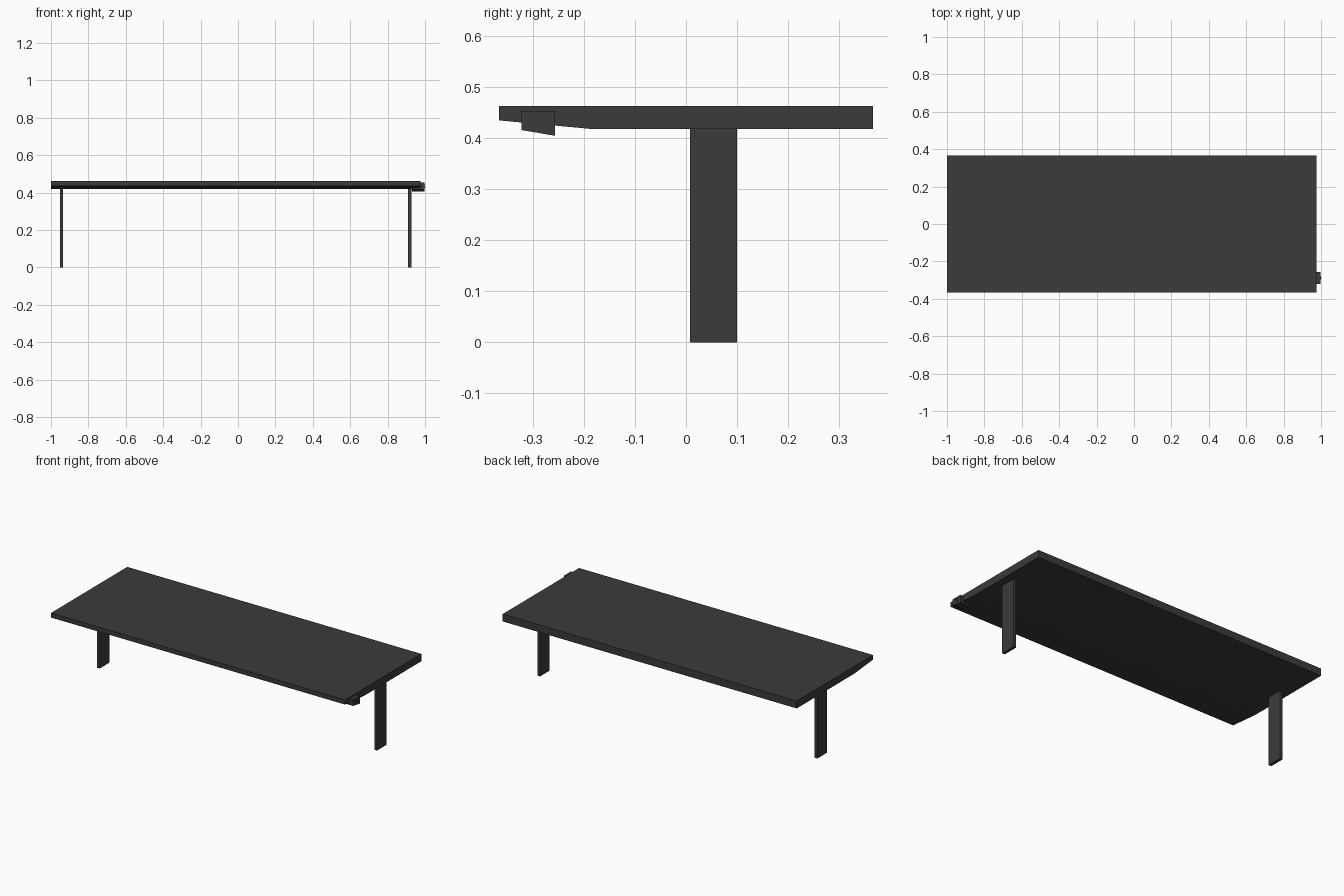
import bpy, bmesh

if "Cube" in bpy.data.objects:
    bpy.data.objects.remove(bpy.data.objects["Cube"])

def material(name, v):
    m = bpy.data.materials.new(name)
    m.diffuse_color = (v, v, v, 1)
    m.use_nodes = True
    m.node_tree.nodes["Principled BSDF"].inputs["Base Color"].default_value = m.diffuse_color
    return m

charcoal = material("charcoal", 0.043)

def prism(name, profile, x0, x1, mat=charcoal):
    """Extrude a (y, z) profile along x."""
    bm = bmesh.new()
    face = bm.faces.new([bm.verts.new((x0, y, z)) for y, z in profile])
    ext = bmesh.ops.extrude_face_region(bm, geom=[face])
    moved = [g for g in ext["geom"] if isinstance(g, bmesh.types.BMVert)]
    bmesh.ops.translate(bm, verts=moved, vec=(x1 - x0, 0, 0))
    bmesh.ops.recalc_face_normals(bm, faces=bm.faces)
    mesh = bpy.data.meshes.new(name)
    bm.to_mesh(mesh)
    bm.free()
    mesh.materials.append(mat)
    ob = bpy.data.objects.new(name, mesh)
    bpy.context.collection.objects.link(ob)
    return ob

def rect(y0, y1, z0, z1):
    return [(y0, z0), (y1, z0), (y1, z1), (y0, z1)]

# Tabletop with a tapered front underside
prism("tabletop", [(-0.366, 0.435), (-0.183, 0.418), (0.366, 0.418),
                   (0.366, 0.463), (-0.366, 0.463)], -1.0, 0.975)

# Two flat legs, mirrored about the tabletop centre
mid = -0.0125
for side, name in ((-1, "left_leg"), (1, "right_leg")):
    cx = mid + side * 0.9315
    prism(name, rect(0.008, 0.1, 0, 0.418), cx - 0.009, cx + 0.009)

# Height controller: upright face plus mounting plate under the top
prism("controller_face", [(-0.322, 0.416), (-0.257, 0.405),
                          (-0.257, 0.453), (-0.322, 0.453)], 0.975, 0.998)
prism("controller_plate", [(-0.322, 0.416), (-0.257, 0.405),
                           (-0.257, 0.417), (-0.322, 0.428)], 0.93, 0.975)

# Up and down buttons
for name, z in (("up_button", 0.441), ("down_button", 0.428)):
    prism(name, rect(-0.296, -0.282, z - 0.0035, z + 0.0035), 0.997, 1.0)
